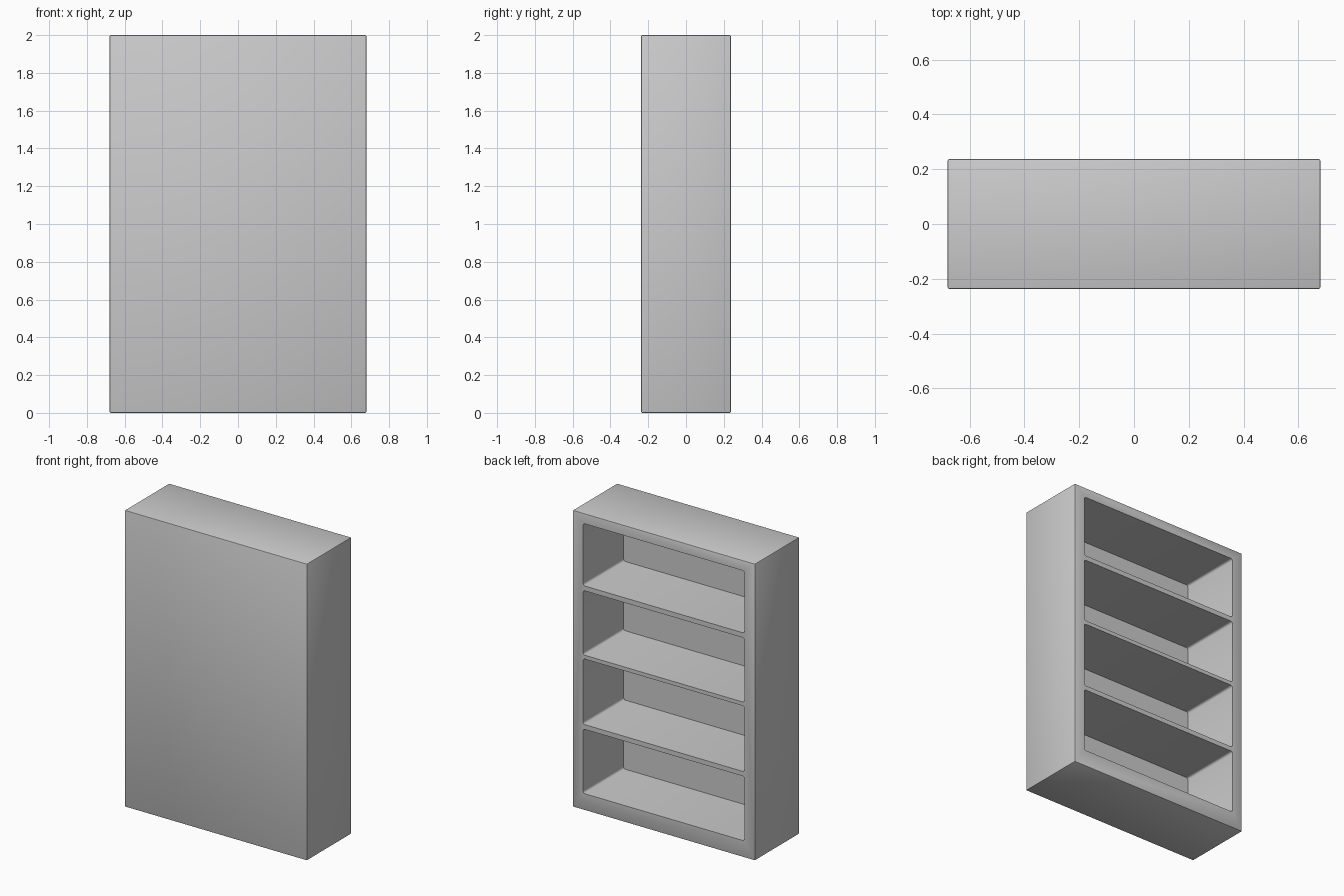
import bpy, bmesh
from mathutils import Vector

if "Cube" in bpy.data.objects:
    bpy.data.objects.remove(bpy.data.objects["Cube"])

W, D, H = 1.36, 0.474, 2.0      # outer size
OPEN_X = 0.602                  # half width of each opening
INNER_Y = -0.195                # inner face of the closed front panel
CELLS = [(0.112, 0.546), (0.578, 1.02), (1.046, 1.48), (1.513, 1.932)]


def box(bm, lo, hi):
    lo, hi = Vector(lo), Vector(hi)
    made = bmesh.ops.create_cube(bm, size=1)["verts"]
    for v in made:
        v.co = (lo + hi) / 2 + v.co * (hi - lo)


def to_object(bm, name):
    mesh = bpy.data.meshes.new(name)
    bm.to_mesh(mesh)
    bm.free()
    obj = bpy.data.objects.new(name, mesh)
    bpy.context.collection.objects.link(obj)
    return obj


# solid cabinet with slightly eased outer edges
bm = bmesh.new()
box(bm, (-W / 2, -D / 2, 0), (W / 2, D / 2, H))
bmesh.ops.bevel(bm, geom=bm.edges[:], offset=0.006, segments=2,
                profile=0.5, affect='EDGES')
cabinet = to_object(bm, "bookcase")

# four compartments, with rounded corners running front to back
bm = bmesh.new()
for low, high in CELLS:
    box(bm, (-OPEN_X, INNER_Y, low), (OPEN_X, D / 2 + 0.1, high))
depth_edges = [e for e in bm.edges
               if abs(e.verts[0].co.y - e.verts[1].co.y) > 0.1]
bmesh.ops.bevel(bm, geom=depth_edges, offset=0.014, segments=3,
                profile=0.5, affect='EDGES')
cutter = to_object(bm, "compartment_cutter")
cutter.hide_render = True

# carve the compartments, leaving shelves, sides and front panel
cut = cabinet.modifiers.new("compartments", 'BOOLEAN')
cut.operation = 'DIFFERENCE'
cut.solver = 'EXACT'
cut.object = cutter
bpy.context.view_layer.objects.active = cabinet
cabinet.select_set(True)
bpy.ops.object.modifier_apply(modifier=cut.name)
bpy.data.objects.remove(cutter)
bpy.ops.object.shade_smooth_by_angle(angle=0.6)
